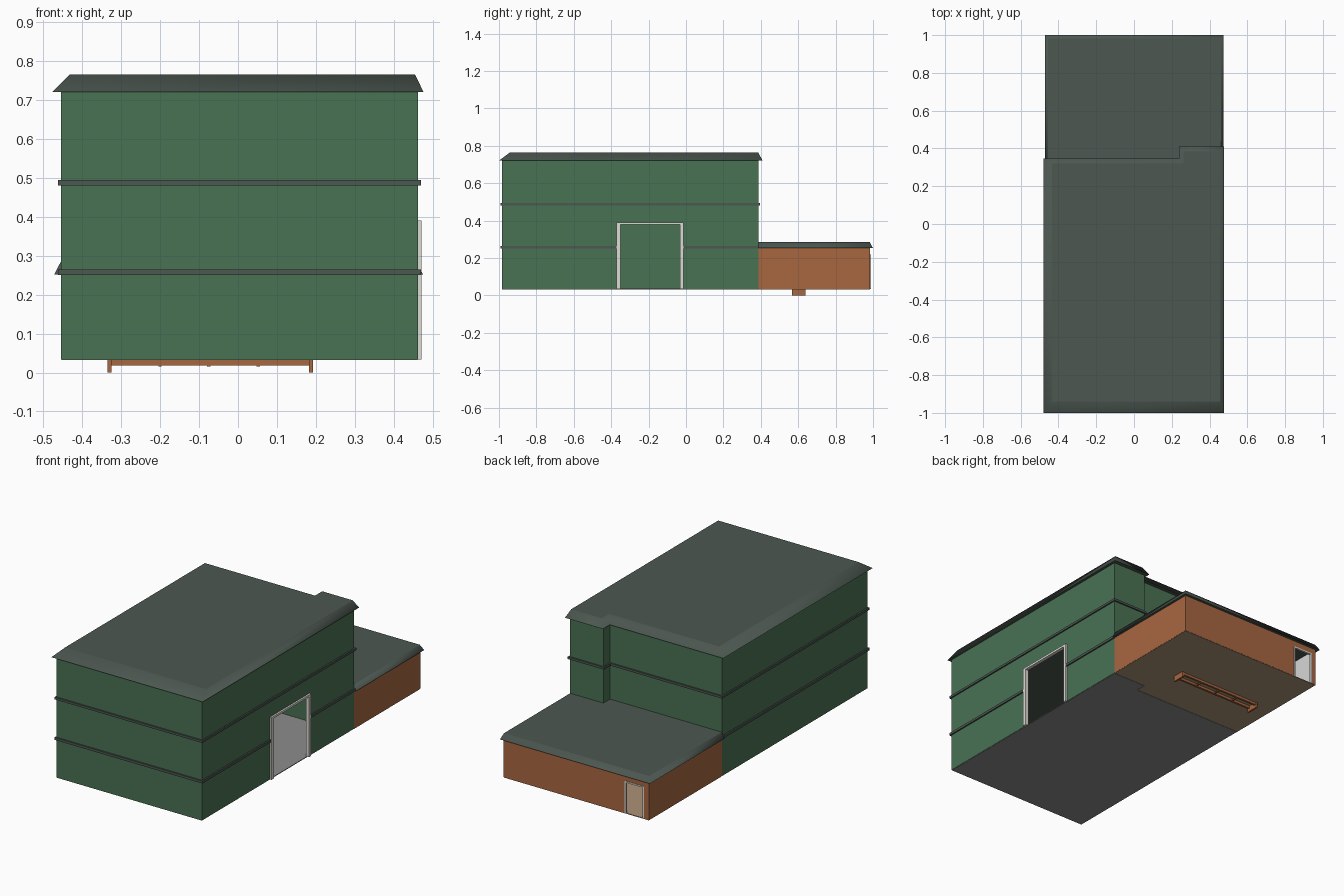
import bpy, bmesh

if "Cube" in bpy.data.objects:
    bpy.data.objects.remove(bpy.data.objects["Cube"])


def material(name, rgb):
    m = bpy.data.materials.new(name)
    lin = [((c / 255 + 0.055) / 1.055) ** 2.4 for c in rgb]
    m.diffuse_color = (*lin, 1)
    m.use_nodes = True
    m.node_tree.nodes["Principled BSDF"].inputs["Base Color"].default_value = m.diffuse_color
    return m


GREEN = material("green cladding", (73, 114, 84))
ROOF = material("grey green roof", (76, 87, 80))
BRICK = material("orange brown wall", (168, 103, 64))
TRIM = material("off white trim", (222, 219, 212))
PLASTER = material("pale plaster", (215, 215, 215))
CONCRETE = material("grey floor", (140, 140, 140))
TAN = material("tan floor", (172, 146, 120))


def finish(name, bm, *mats):
    bmesh.ops.recalc_face_normals(bm, faces=bm.faces)
    me = bpy.data.meshes.new(name)
    bm.to_mesh(me)
    bm.free()
    for m in mats:
        me.materials.append(m)
    ob = bpy.data.objects.new(name, me)
    bpy.context.collection.objects.link(ob)
    return ob


def loft(bm, low, high, z0, z1):
    """Closed solid between two outlines with equal point counts."""
    a = [bm.verts.new((x, y, z0)) for x, y in low]
    b = [bm.verts.new((x, y, z1)) for x, y in high]
    n = len(a)
    bm.faces.new(a[::-1])
    top = bm.faces.new(b)
    for i in range(n):
        j = (i + 1) % n
        bm.faces.new((a[i], a[j], b[j], b[i]))
    return top


def rect(x0, x1, y0, y1):
    return [(x0, y0), (x1, y0), (x1, y1), (x0, y1)]


def slab(name, outline, z0, z1, mat):
    bm = bmesh.new()
    loft(bm, outline, outline, z0, z1)
    return finish(name, bm, mat)


def boxes(name, items, mat):
    bm = bmesh.new()
    for x0, x1, y0, y1, z0, z1 in items:
        r = rect(x0, x1, y0, y1)
        loft(bm, r, r, z0, z1)
    return finish(name, bm, mat)


def walls(name, path, levels, door, mats, closed):
    """Wall strip along a path; the lowest panel of one span is left open."""
    bm = bmesh.new()
    grid = [[bm.verts.new((x, y, z)) for z in levels] for x, y in path]
    n = len(grid)
    for i in range(n if closed else n - 1):
        j = (i + 1) % n
        for k in range(len(levels) - 1):
            if not (i == door and k == 0):
                bm.faces.new((grid[i][k], grid[j][k], grid[j][k + 1], grid[i][k + 1]))
    me = bpy.data.meshes.new(name)
    bm.to_mesh(me)
    bm.free()
    for m in mats:
        me.materials.append(m)
    ob = bpy.data.objects.new(name, me)
    bpy.context.collection.objects.link(ob)
    s = ob.modifiers.new("thickness", 'SOLIDIFY')
    s.thickness = 0.006
    s.offset = -1
    s.material_offset = len(mats) - 1
    return ob


def roof(name, low, high, z0, z1):
    bm = bmesh.new()
    top = loft(bm, low, high, z0, z1)
    bmesh.ops.inset_region(bm, faces=[top], thickness=0.06, use_even_offset=True)
    ob = finish(name, bm, ROOF)
    for p in ob.data.polygons:
        p.use_smooth = p.normal.z > -0.5
    return ob


XL, XR, YF, YB, YJ, XJ = -0.455, 0.462, -0.985, 0.387, 0.327, 0.25
Z0, ZT, ZA = 0.034, 0.724, 0.256
E = 0.001


def hall(o):
    """Stepped outline of the tall hall, grown outward by o."""
    return [(XL - o, YF - o), (XR + o, YF - o), (XR + o, YB + o),
            (XJ - o, YB + o), (XJ - o, YJ + o), (XL - o, YJ + o)]


# Tall hall walls with the large side opening
h = hall(0)
walls("hall_walls", h[:2] + [(XR, -0.352), (XR, -0.03)] + h[2:],
      (Z0, 0.38, ZT), 2, [GREEN], True)

# Low annex walls with the small back doorway
walls("annex_walls",
      [(XR, YB), (XR, 0.985), (-0.31, 0.985), (-0.42, 0.985), (XL, 0.985), (XL, YJ)],
      (Z0, 0.215, ZA), 2, [BRICK, PLASTER], False)

# Floors
slab("hall_floor", hall(-0.002), Z0 - 0.002, Z0 + 0.002, CONCRETE)
slab("annex_floor", [(XR - E, YB), (XR - E, 0.984), (XL + E, 0.984), (XL + E, YJ),
                     (XJ, YJ), (XJ, YB)], Z0 - 0.002, Z0 + 0.002, TAN)

# Roofs with sloping eaves
roof("hall_roof",
     [(-0.478, -1.0), (0.477, -1.0), (0.477, 0.41), (0.237, 0.41), (0.237, 0.348), (-0.478, 0.348)],
     [(-0.433, -0.94), (0.455, -0.94), (0.455, 0.385), (0.262, 0.385), (0.262, 0.32), (-0.433, 0.32)],
     0.72, 0.765)
roof("annex_roof",
     [(0.475, YB), (0.475, 1.0), (-0.472, 1.0), (-0.472, YJ), (XJ, YJ), (XJ, YB)],
     [(0.46, YB), (0.46, 0.982), (-0.455, 0.982), (-0.455, YJ), (XJ, YJ), (XJ, YB)],
     0.252, 0.285)

# Upper storey slab showing as a band, and the lower band broken by the opening
slab("upper_band", hall(0.008), 0.481, 0.494, ROOF)
o = 0.008
boxes("lower_band", [
    (XL - o, XR + o, YF - o, YF, 0.25, 0.264),
    (XL - o, XL, YF, YJ, 0.25, 0.264),
    (XR, XR + o, YF, -0.37, 0.25, 0.264),
    (XR, XR + o, -0.015, YB, 0.25, 0.264)], ROOF)

# Door frames
boxes("side_door_frame", [
    (XR - 0.01, XR + 0.01, -0.372, -0.35, Z0, 0.39),
    (XR - 0.01, XR + 0.01, -0.032, -0.014, Z0, 0.39),
    (XR - 0.01, XR + 0.01, -0.35, -0.032, 0.378, 0.39)], TRIM)
boxes("back_door_frame", [
    (-0.312, -0.304, 0.976, 0.988, Z0, 0.219),
    (-0.426, -0.418, 0.976, 0.988, Z0, 0.219),
    (-0.418, -0.312, 0.976, 0.988, 0.211, 0.219)], TRIM)

# Rack hanging under the annex floor
rack = [(x, x + 0.01, 0.568, 0.638, 0, Z0) for x in (-0.335, 0.183)]
rack += [(-0.325, 0.183, y, y + 0.012, 0.018, Z0) for y in (0.572, 0.622)]
rack += [(x - 0.004, x + 0.004, 0.572, 0.634, 0.015, 0.022) for x in (-0.2, -0.075, 0.052)]
boxes("under_floor_rack", rack, BRICK)
